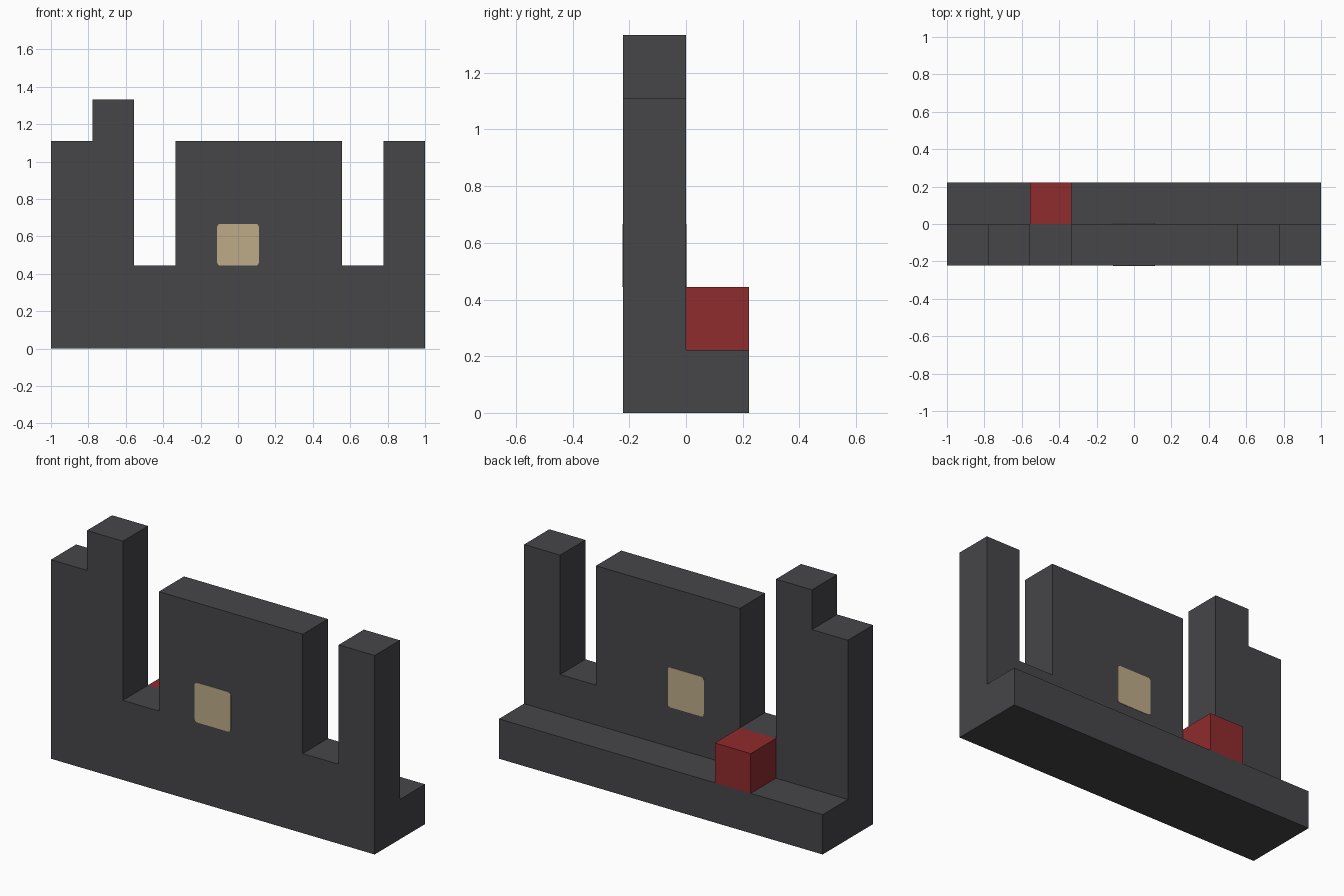
import bpy
import bmesh

if "Cube" in bpy.data.objects:
    bpy.data.objects.remove(bpy.data.objects["Cube"], do_unlink=True)

U = 2 / 9  # one block of the modular grid


def make_material(name, rgb):
    mat = bpy.data.materials.new(name)
    mat.use_nodes = True
    color = (*rgb, 1)
    mat.diffuse_color = color
    mat.node_tree.nodes["Principled BSDF"].inputs["Base Color"].default_value = color
    return mat


charcoal = make_material("charcoal", (0.061, 0.061, 0.067))
red = make_material("red", (0.28, 0.025, 0.026))
tan = make_material("tan", (0.51, 0.41, 0.25))


def extrude_profile(name, outline, y0, y1, mat, round_corners=0):
    """Extrude an x-z outline from y0 to y1, optionally rounding its corners."""
    bm = bmesh.new()
    face = bm.faces.new([bm.verts.new((x, y0, z)) for x, z in outline])
    if round_corners:
        bmesh.ops.bevel(bm, geom=bm.verts[:], offset=round_corners,
                        segments=2, profile=0.5, affect='VERTICES')
    grown = bmesh.ops.extrude_face_region(bm, geom=bm.faces[:], use_keep_orig=True)
    verts = [g for g in grown["geom"] if isinstance(g, bmesh.types.BMVert)]
    bmesh.ops.translate(bm, verts=verts, vec=(0, y1 - y0, 0))
    bmesh.ops.recalc_face_normals(bm, faces=bm.faces[:])
    mesh = bpy.data.meshes.new(name)
    bm.to_mesh(mesh)
    bm.free()
    mesh.materials.append(mat)
    obj = bpy.data.objects.new(name, mesh)
    bpy.context.collection.objects.link(obj)
    return obj


def rectangle(x0, x1, z0, z1):
    return [(x0, z0), (x1, z0), (x1, z1), (x0, z1)]


# Wall: column widths and heights in blocks, from right to left of the model
columns = [(1, 5), (1, 6), (1, 2), (4, 5), (1, 2), (1, 5)]
skyline = [(-1, 0)]
x = -1
for width, height in columns:
    skyline += [(x, height * U), (x + width * U, height * U)]
    x += width * U
skyline.append((1, 0))
extrude_profile("crenellated_wall", skyline, -U, 0, charcoal)

# Low ledge along the back
extrude_profile("back_ledge", rectangle(-1, 1, 0, U), 0, U, charcoal)

# Red block standing on the ledge
extrude_profile("red_block", rectangle(-2.5 * U, -1.5 * U, U, 2 * U), 0, U, red)

# Thin tan panels on both faces of the wall
panel = rectangle(-U / 2, U / 2, 2 * U, 3 * U)
extrude_profile("front_panel", panel, -U - 0.002, -U, tan, 0.014)
extrude_profile("back_panel", panel, 0, 0.002, tan, 0.014)
